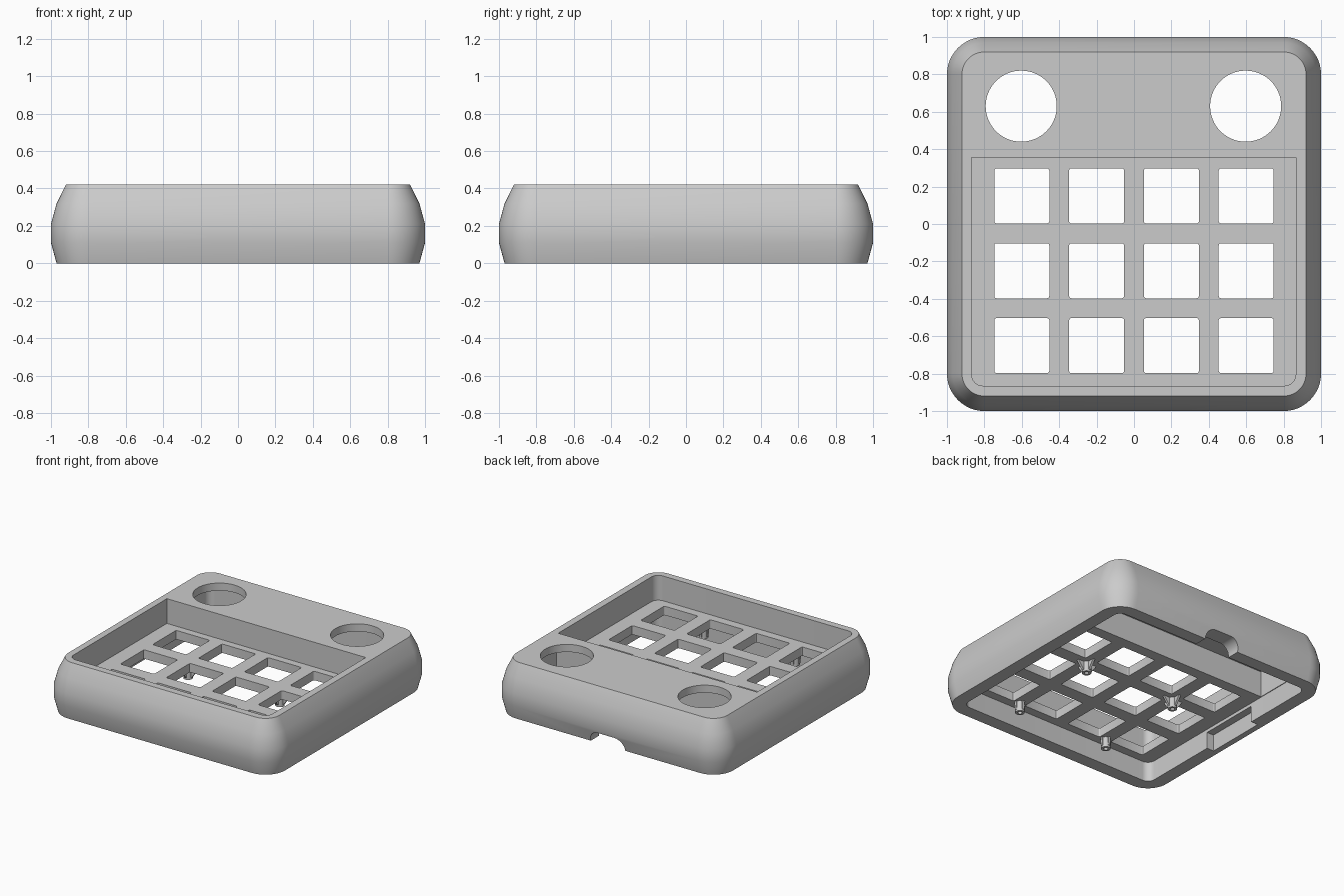
import bpy, bmesh, math
from math import cos, sin, pi

cube = bpy.data.objects.get("Cube")
if cube:
    bpy.data.objects.remove(cube, do_unlink=True)

gray = bpy.data.materials.new("case_gray")
gray.use_nodes = True
COLOR = (0.6, 0.6, 0.6, 1)
gray.diffuse_color = COLOR
gray.node_tree.nodes["Principled BSDF"].inputs["Base Color"].default_value = COLOR


def rounded_rect(x0, x1, y0, y1, r_front, r_back=None, steps=12):
    """Counter-clockwise outline with its own front and back corner radii."""
    r_back = r_front if r_back is None else r_back
    corners = [(x1, y1, r_back, 0), (x0, y1, r_back, 1),
               (x0, y0, r_front, 2), (x1, y0, r_front, 3)]
    pts = []
    for x, y, r, quarter in corners:
        cx = x - r if quarter in (0, 3) else x + r
        cy = y - r if quarter in (0, 1) else y + r
        for i in range(steps + 1 if r else 1):
            a = (quarter + i / steps) * pi / 2
            pts.append((cx + r * cos(a), cy + r * sin(a)) if r else (x, y))
    return pts


def circle(x, y, r, n=64):
    return [(x + r * cos(2 * pi * i / n), y + r * sin(2 * pi * i / n)) for i in range(n)]


def loft(name, levels, ring=False):
    """Skin a list of (outline, z); ring closes the last level onto the first."""
    bm = bmesh.new()
    loops = [[bm.verts.new((x, y, z)) for x, y in pts] for pts, z in levels]
    pairs = list(zip(loops, loops[1:])) + ([(loops[-1], loops[0])] if ring else [])
    for a, b in pairs:
        n = len(a)
        for i in range(n):
            j = (i + 1) % n
            bm.faces.new((a[i], a[j], b[j], b[i]))
    if not ring:
        bm.faces.new(loops[0][::-1])
        bm.faces.new(loops[-1])
    bmesh.ops.recalc_face_normals(bm, faces=bm.faces)
    mesh = bpy.data.meshes.new(name)
    bm.to_mesh(mesh)
    bm.free()
    obj = bpy.data.objects.new(name, mesh)
    bpy.context.collection.objects.link(obj)
    mesh.materials.append(gray)
    return obj


def prism(name, outline, z0, z1):
    return loft(name, [(outline, z0), (outline, z1)])


def activate(obj):
    bpy.ops.object.select_all(action='DESELECT')
    obj.select_set(True)
    bpy.context.view_layer.objects.active = obj


def cut(body, cutter):
    cutter.hide_render = True
    mod = body.modifiers.new("cut", 'BOOLEAN')
    mod.operation = 'DIFFERENCE'
    mod.solver = 'EXACT'
    mod.object = cutter
    activate(body)
    bpy.ops.object.modifier_apply(modifier=mod.name)
    bpy.data.objects.remove(cutter, do_unlink=True)


# Bulging shell: half-width at each height, corner arcs share one centre
PROFILE = [(0.97, 0), (1.0, 0.11), (1.0, 0.21), (0.97, 0.32), (0.92, 0.42)]
case = loft("case_shell", [(rounded_rect(-h, h, -h, h, h - 0.8), z) for h, z in PROFILE])

# Key pocket from above, cavities from below
PLATE_TOP, PLATE_BOTTOM = 0.225, 0.155
cut(case, prism("key_pocket", rounded_rect(-0.868, 0.865, -0.865, 0.355, 0.06, 0), PLATE_TOP, 0.6))
cut(case, prism("lower_cavity", rounded_rect(-0.865, 0.865, -0.865, 0.87, 0.06), -0.1, PLATE_BOTTOM))
cut(case, prism("rear_cavity", rounded_rect(-0.86, 0.86, 0.385, 0.865, 0, 0.055), -0.05, 0.36))

# Knob holes
for side in (-1, 1):
    cut(case, prism("knob_hole", circle(side * 0.6 - 0.003, 0.63, 0.19), 0.3, 0.6))

# Grid of key holes
for col in range(4):
    for row in range(3):
        x, y = -0.6 + 0.4 * col, 0.15 - 0.4 * row
        h = 0.147
        hole = rounded_rect(x - h, x + h, y - h, y + h, 0.012, steps=3)
        cut(case, prism("key_hole", hole, 0.1, 0.3))

# Cable notch in the back wall
notch = prism("cable_notch", rounded_rect(-0.15, 0.15, -0.09, 0.09, 0.08), -1.1, -0.8)
notch.rotation_euler = (pi / 2, 0, 0)
bpy.context.view_layer.update()
cut(case, notch)

# Shallow recess inside the side wall
cut(case, prism("wall_recess", rounded_rect(-0.925, -0.8, -0.22, 0.27, 0), -0.1, 0.13))

activate(case)
bpy.ops.object.shade_smooth_by_angle(angle=math.radians(30))

# Screw posts with stiffening ribs under the key plate
for x in (-0.4, 0.4):
    for y, reach in ((-0.05, 0.09), (-0.79, 0.045)):
        inner, outer = circle(x, y, 0.016, 20), circle(x, y, 0.034, 20)
        top = PLATE_BOTTOM + 0.01
        post = loft("screw_post", [(outer, 0.075), (inner, 0.075), (inner, top), (outer, top)], ring=True)
        activate(post)
        bpy.ops.object.shade_smooth_by_angle(angle=math.radians(30))
        for dx, dy in ((1, 0), (-1, 0), (0, 1), (0, -1)):
            def rib(end):
                ax, bx = sorted((x + dx * 0.025, x + dx * end))
                ay, by = sorted((y + dy * 0.025, y + dy * end))
                w = 0.009
                return rounded_rect(ax - w * abs(dy), bx + w * abs(dy),
                                    ay - w * abs(dx), by + w * abs(dx), 0)
            loft("post_rib", [(rib(0.036), 0.09), (rib(reach), top)])
